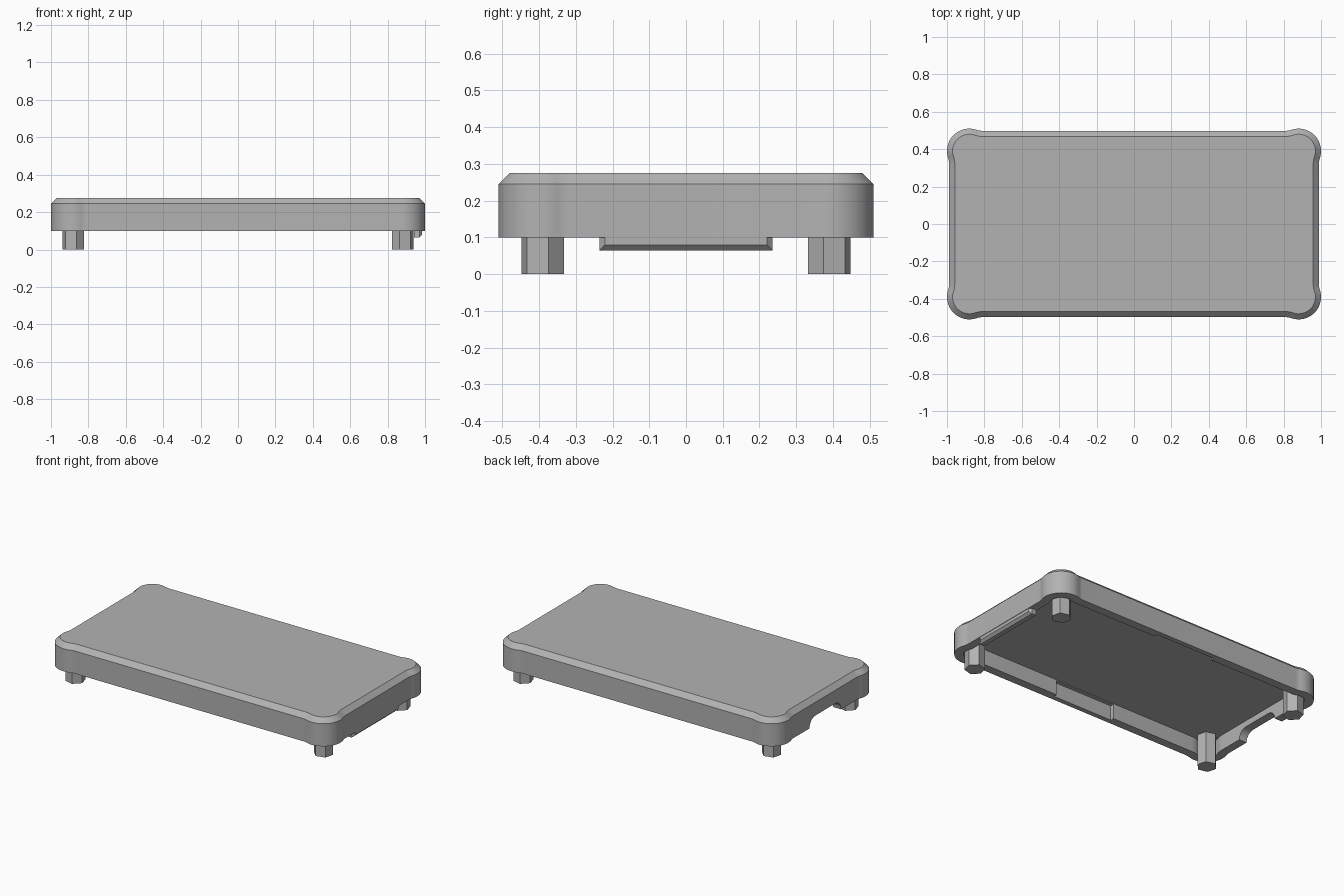
import bpy, bmesh, math
from mathutils import Vector

cube = bpy.data.objects.get("Cube")
if cube:
    bpy.data.objects.remove(cube, do_unlink=True)

# Main dimensions
CX, CY, R = 0.88, 0.39, 0.12          # corner lobe centre and radius
FLARE, STEP = 0.096, 0.012            # concave flare beside each lobe
RIM, EDGE, TOP, CEILING = 0.10, 0.245, 0.275, 0.20
WALL = 0.055

grey = bpy.data.materials.new("plain grey")
grey.use_nodes = True
colour = (0.45, 0.45, 0.45, 1)
grey.diffuse_color = colour
grey.node_tree.nodes["Principled BSDF"].inputs["Base Color"].default_value = colour


def finish(bm, name):
    bmesh.ops.recalc_face_normals(bm, faces=bm.faces[:])
    mesh = bpy.data.meshes.new(name)
    bm.to_mesh(mesh)
    bm.free()
    mesh.materials.append(grey)
    obj = bpy.data.objects.new(name, mesh)
    bpy.context.collection.objects.link(obj)
    return obj


def prism(name, outline, offset):
    """Extrude a closed 3D outline along an offset."""
    bm = bmesh.new()
    face = bm.faces.new([bm.verts.new(p) for p in outline])
    out = bmesh.ops.extrude_face_region(bm, geom=[face])["geom"]
    bmesh.ops.translate(bm, vec=offset, verts=[g for g in out if isinstance(g, bmesh.types.BMVert)])
    return finish(bm, name)


def box(name, low, high):
    x, y, z = low
    return prism(name, [(x, y, z), (high[0], y, z), (high[0], high[1], z), (x, high[1], z)],
                 (0, 0, high[2] - z))


def outline(inset):
    """Rounded rectangle with bulging corners, shrunk by an inset."""
    bend = math.acos(1 - STEP / (R + FLARE))
    reach = (R + FLARE) * math.sin(bend)
    fall = (R + FLARE) * math.cos(bend)
    r, f = R - inset, FLARE + inset
    n = 6
    corner = []
    for i in range(n):                                   # flare from the end wall
        a = math.pi + bend * i / n
        corner.append((CX + fall + f * math.cos(a), CY - reach - f * math.sin(a)))
    for i in range(4 * n + 1):                           # lobe
        a = -bend + (math.pi / 2 + 2 * bend) * i / (4 * n)
        corner.append((CX + r * math.cos(a), CY + r * math.sin(a)))
    for i in range(n):                                   # flare into the long wall
        a = -math.pi / 2 + bend * (1 - (i + 1) / n)
        corner.append((CX - reach + f * math.cos(a), CY + fall + f * math.sin(a)))
    back = corner[::-1]
    return (corner + [(-x, y) for x, y in back]
            + [(-x, -y) for x, y in corner] + [(x, -y) for x, y in back])


# Hollow lid: stacked outlines from the cavity ceiling round to the top
bm = bmesh.new()
rings = [[bm.verts.new((x, y, z)) for x, y in outline(inset)]
         for inset, z in ((WALL, CEILING), (WALL, RIM), (0, RIM), (0, EDGE), (0.03, TOP))]
for a, b in zip(rings, rings[1:]):
    for i in range(len(a)):
        j = (i + 1) % len(a)
        bm.faces.new((a[i], a[j], b[j], b[i]))
bm.faces.new(rings[0])
bm.faces.new(rings[-1])
lid = finish(bm, "hollow_lid")

# Shallow recesses inside both long walls
cutters = [box("recess_cutter", (-0.215, min(s * 0.40, s * 0.467), RIM - 0.05),
               (0.215, max(s * 0.40, s * 0.467), CEILING - 0.005)) for s in (-1, 1)]

# Notch with rounded ends in the end wall
half, depth = 0.16, 0.06
side = [(half - depth + depth * math.cos(a), RIM + depth * math.sin(a))
        for a in (math.pi / 2 * i / 8 for i in range(9))]
side = [(half, RIM - 0.05)] + side
profile = side + [(-y, z) for y, z in side[::-1]]
cutters.append(prism("notch_cutter", [(-1.05, y, z) for y, z in profile], (0.16, 0, 0)))

for cutter in cutters:
    cutter.hide_render = True
    mod = lid.modifiers.new("cut", "BOOLEAN")
    mod.operation, mod.solver, mod.object = "DIFFERENCE", "EXACT", cutter
graph = bpy.context.evaluated_depsgraph_get()
cut_mesh = bpy.data.meshes.new_from_object(lid.evaluated_get(graph))
lid.modifiers.clear()
lid.data = cut_mesh
for cutter in cutters:
    bpy.data.objects.remove(cutter, do_unlink=True)
for obj in bpy.context.selected_objects:
    obj.select_set(False)
lid.select_set(True)
bpy.context.view_layer.objects.active = lid
bpy.ops.object.shade_smooth_by_angle(angle=math.radians(30))

# Six-sided legs running up to the cavity ceiling
for sx, front in ((1, "left"), (-1, "right")):
    for sy, end in ((-1, "front"), (1, "back")):
        ring = []
        for k in range(6):
            a = math.radians(45 + 60 * k)
            ring.append((sx * (CX + 0.06 * math.cos(a)), sy * (CY + 0.06 * math.sin(a)), 0))
        prism(f"{end}_{front}_leg", ring, (0, 0, CEILING + 0.01))

# Locking tab under the end wall, chamfered on its outer face
bm = bmesh.new()
c = 0.015
sections = []
for x, w, z in ((0.94, 0.235, 0.065), (0.97, 0.235, 0.065), (0.985, 0.235 - c, 0.065 + c)):
    sections.append([bm.verts.new((x, y, h)) for y, h in
                     ((-w, RIM + 0.01), (-w, z), (w, z), (w, RIM + 0.01))])
for a, b in zip(sections, sections[1:]):
    for i in range(4):
        j = (i + 1) % 4
        bm.faces.new((a[i], a[j], b[j], b[i]))
bm.faces.new(sections[0])
bm.faces.new(sections[-1])
finish(bm, "end_tab")
